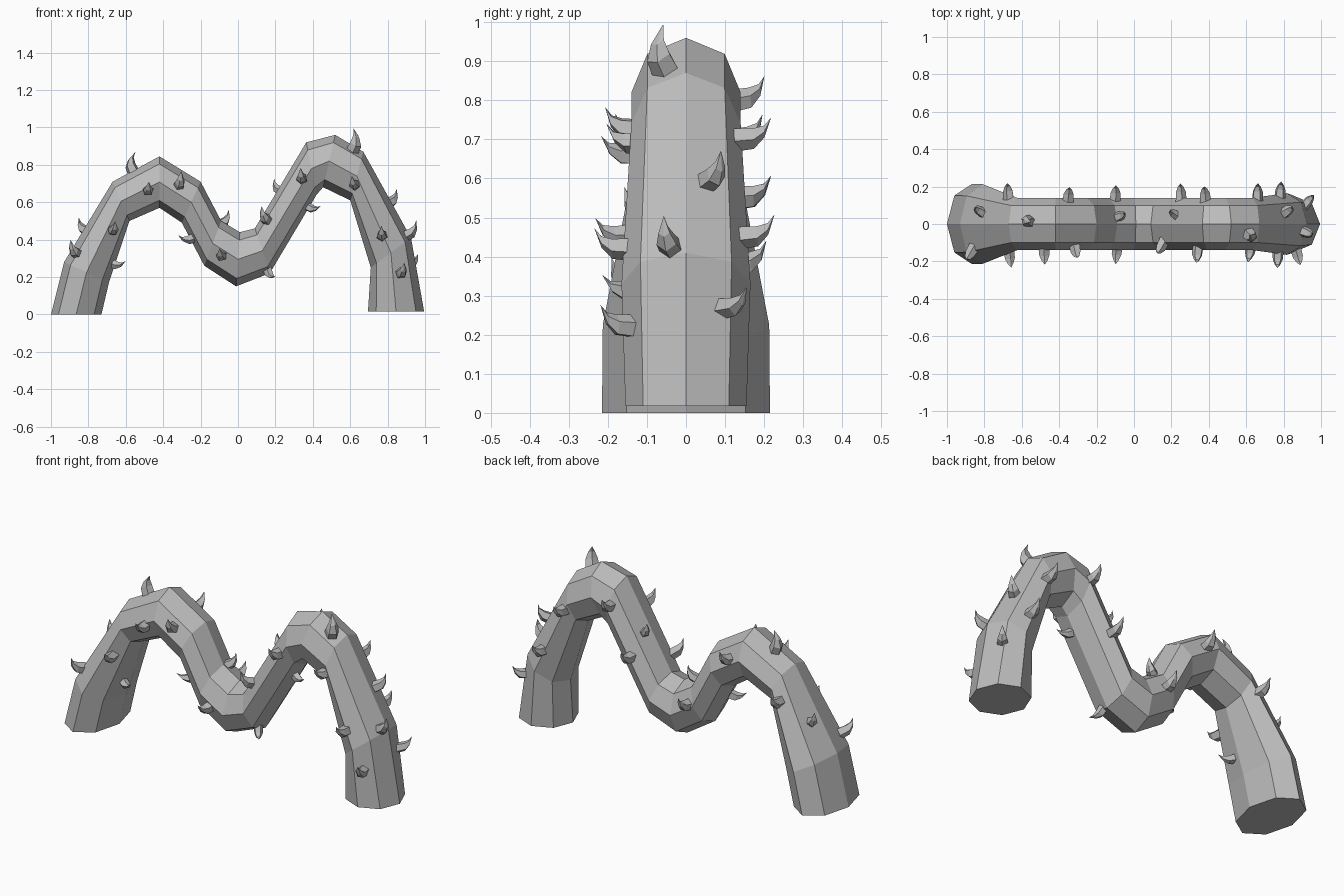
import bpy, bmesh, math, random
from mathutils import Vector

if "Cube" in bpy.data.objects:
    bpy.data.objects.remove(bpy.data.objects["Cube"], do_unlink=True)
random.seed(4)

gray = bpy.data.materials.new("stone_gray")
gray.use_nodes = True
COLOR = (0.5, 0.5, 0.5, 1)
gray.diffuse_color = COLOR
gray.node_tree.nodes["Principled BSDF"].inputs["Base Color"].default_value = COLOR


def finish(name, bm):
    bmesh.ops.recalc_face_normals(bm, faces=bm.faces)
    mesh = bpy.data.meshes.new(name)
    bm.to_mesh(mesh)
    bm.free()
    mesh.materials.append(gray)
    obj = bpy.data.objects.new(name, mesh)
    bpy.context.collection.objects.link(obj)
    return obj


def loft(bm, rings):
    """Join rings of equal count with quads."""
    for a, b in zip(rings, rings[1:]):
        n = len(a)
        for i in range(n):
            bm.faces.new((a[i], a[(i + 1) % n], b[(i + 1) % n], b[i]))


# Vine stations: outer x, outer z, inner x, inner z, half depth
STATIONS = [
    (-1.00, 0.00, -0.73, 0.00, 0.215),
    (-0.93, 0.28, -0.69, 0.17, 0.213),
    (-0.67, 0.71, -0.58, 0.50, 0.14),
    (-0.42, 0.845, -0.42, 0.57, 0.14),
    (-0.20, 0.71, -0.30, 0.49, 0.14),
    (-0.09, 0.50, -0.18, 0.26, 0.14),
    (0.01, 0.44, -0.01, 0.15, 0.14),
    (0.09, 0.46, 0.17, 0.22, 0.14),
    (0.365, 0.92, 0.42, 0.64, 0.14),
    (0.52, 0.96, 0.455, 0.68, 0.14),
    (0.67, 0.87, 0.60, 0.61, 0.14),
    (0.925, 0.41, 0.71, 0.25, 0.165),
    (0.995, 0.017, 0.695, 0.017, 0.155),
]

# Vine body
bm = bmesh.new()
rings, centers = [], []
for ox, oz, ix, iz, depth in STATIONS:
    outer, inner = Vector((ox, 0, oz)), Vector((ix, 0, iz))
    mid, half = (outer + inner) / 2, (outer - inner) / 2
    centers.append(mid)
    rings.append([bm.verts.new(mid + half * math.cos(k * math.pi / 4)
                               + Vector((0, depth * math.sin(k * math.pi / 4), 0)))
                  for k in range(8)])
loft(bm, rings)
bm.faces.new(rings[0])
bm.faces.new(rings[-1])
vine = finish("vine", bm)


def nearest_center(p):
    best = None
    for a, b in zip(centers, centers[1:]):
        t = max(0, min(1, (p - a).dot(b - a) / (b - a).length_squared))
        q = a.lerp(b, t)
        if best is None or (q - p).length < (best - p).length:
            best = q
    return best


def thorn(name, x, y, z, size=1.0):
    """Hooked five-sided thorn growing out of the vine near a point."""
    p = Vector((x, y, z))
    c = nearest_center(p)
    out = (p - c).normalized()
    hit, loc, _, _ = vine.ray_cast(c, out)
    base = loc if hit else p
    side = out.orthogonal().normalized() if abs(out.z) > 0.95 else out.cross(Vector((0, 0, 1))).normalized()
    up = side.cross(out).normalized()
    spin = random.uniform(0, 1.2)
    bm = bmesh.new()
    rings = []
    # reach, rise and radius along the hook
    for reach, rise, r in [(-0.02, 0, 0.032), (0.035, 0.003, 0.028), (0.062, 0.02, 0.016)]:
        mid = base + (out * reach + up * rise) * size
        rings.append([bm.verts.new(mid + size * r * (side * math.cos(spin + k * math.tau / 5)
                                                     + up * math.sin(spin + k * math.tau / 5)))
                      for k in range(5)])
    loft(bm, rings)
    bm.faces.new(rings[0])
    tip = bm.verts.new(base + (out * 0.08 + up * 0.055) * size)
    last = rings[-1]
    for k in range(5):
        bm.faces.new((last[k], last[(k + 1) % 5], tip))
    finish(name, bm)


FRONT = [(-0.48, 0.66), (-0.31, 0.70), (-0.67, 0.45), (-0.87, 0.33), (-0.09, 0.31),
         (0.13, 0.52), (0.34, 0.725), (0.62, 0.69), (0.77, 0.42), (0.87, 0.22)]
BACK = [(-0.67, 0.55), (-0.35, 0.70), (-0.10, 0.38), (0.25, 0.55), (0.38, 0.80),
        (0.66, 0.70), (0.78, 0.45)]
EDGE = [(-0.58, 0.02, 0.80, 1.1), (-0.06, 0.05, 0.50, 0.9), (0.19, 0.07, 0.68, 0.8),
        (0.62, -0.06, 0.89, 1.2), (0.82, 0.07, 0.60, 1.0), (0.92, -0.045, 0.43, 1.0),
        (0.93, 0.12, 0.27, 0.9), (-0.84, 0.08, 0.46, 0.9), (-0.67, -0.05, 0.27, 0.8),
        (-0.26, -0.05, 0.40, 0.9), (0.16, -0.05, 0.23, 0.8), (0.38, -0.03, 0.57, 0.8)]

# Thorns on the two flat sides, then around the rim
for i, (x, z) in enumerate(FRONT):
    thorn(f"front_thorn_{i}", x, -0.15, z)
for i, (x, z) in enumerate(BACK):
    thorn(f"back_thorn_{i}", x, 0.15, z)
for i, (x, y, z, s) in enumerate(EDGE):
    thorn(f"rim_thorn_{i}", x, y, z, s)
